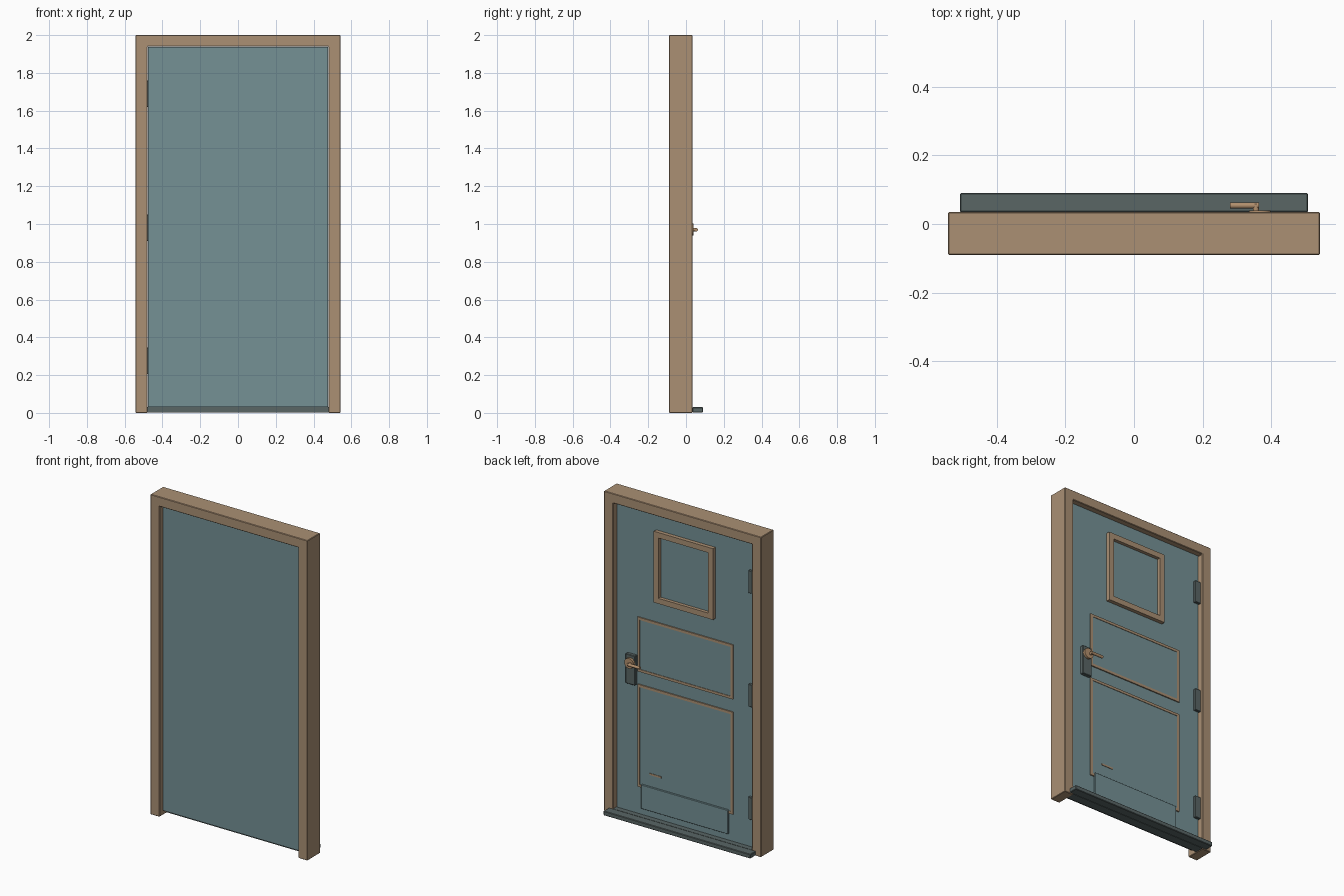
import bpy, bmesh, math

if "Cube" in bpy.data.objects:
    bpy.data.objects.remove(bpy.data.objects["Cube"])


def material(name, rgb):
    m = bpy.data.materials.new(name)
    m.diffuse_color = (*rgb, 1)
    m.use_nodes = True
    m.node_tree.nodes["Principled BSDF"].inputs["Base Color"].default_value = m.diffuse_color
    return m


WOOD = material("warm wood", (0.405, 0.28, 0.175))
TEAL = material("teal paint", (0.178, 0.283, 0.302))
DARK = material("dark metal", (0.1, 0.132, 0.13))
BRASS = material("dull brass", (0.45, 0.28, 0.155))


def finish(o, name, mat, bevel=0.0):
    o.name = o.data.name = name
    o.data.materials.append(mat)
    if bevel:
        b = o.modifiers.new("Bevel", 'BEVEL')
        b.width = bevel
        b.segments = 1
    return o


def box(name, x, y, z, mat, bevel=0.0):
    """Box from (min, max) pairs on each axis."""
    bpy.ops.mesh.primitive_cube_add(size=1)
    o = bpy.context.object
    for v in o.data.vertices:
        for i, (lo, hi) in enumerate((x, y, z)):
            v.co[i] = lo if v.co[i] < 0 else hi
    return finish(o, name, mat, bevel)


def rod(name, radius, length, centre, rot, mat):
    bpy.ops.mesh.primitive_cylinder_add(vertices=24, radius=radius, depth=length,
                                        location=centre, rotation=rot)
    bpy.ops.object.shade_smooth_by_angle(angle=math.radians(40))
    return finish(bpy.context.object, name, mat)


def prism(name, outline, y, mat, bevel=0.0):
    """Extrude an x-z outline from y[0] to y[1]."""
    bm = bmesh.new()
    face = bm.faces.new([bm.verts.new((x, y[0], z)) for x, z in outline])
    new = bmesh.ops.extrude_face_region(bm, geom=[face])["geom"]
    bmesh.ops.translate(bm, vec=(0, y[1] - y[0], 0),
                        verts=[g for g in new if isinstance(g, bmesh.types.BMVert)])
    bmesh.ops.recalc_face_normals(bm, faces=bm.faces)
    me = bpy.data.meshes.new(name)
    bm.to_mesh(me)
    bm.free()
    o = bpy.data.objects.new(name, me)
    bpy.context.collection.objects.link(o)
    return finish(o, name, mat, bevel)


def border(name, hx, z0, z1, width, y, mat, bevel=0.0):
    """Four-sided rectangular trim with mitred corners."""
    inner, low, high = hx - width, z0 + width, z1 - width
    for side, s in (("left", -1), ("right", 1)):
        prism(f"{name}_{side}", [(s * hx, z0), (s * hx, z1), (s * inner, high), (s * inner, low)],
              y, mat, bevel)
    for side, za, zb in (("bottom", z0, low), ("top", z1, high)):
        prism(f"{name}_{side}", [(-hx, za), (hx, za), (inner, zb), (-inner, zb)], y, mat, bevel)


BACK = 0.002   # rear face of the door leaf

# Door frame: jambs and head as one piece
prism("door_frame", [(-0.543, 0), (-0.543, 2), (0.543, 2), (0.543, 0),
                     (0.48, 0), (0.48, 1.94), (-0.48, 1.94), (-0.48, 0)],
      (-0.09, 0.035), WOOD, 0.003)

# Threshold and projecting sill
box("threshold", (-0.48, 0.48), (-0.02, 0.035), (0.003, 0.03), DARK)
box("sill_nose", (-0.508, 0.508), (0.035, 0.09), (0.003, 0.03), DARK, 0.003)

# Door leaf
box("door_leaf", (-0.476, 0.476), (-0.06, BACK), (0.03, 1.938), TEAL)

# Small window with raised surround
border("window_surround", 0.205, 1.39, 1.835, 0.034, (BACK, 0.026), WOOD)
box("window_pane", (-0.171, 0.171), (BACK, BACK + 0.003), (1.424, 1.801), TEAL)

# Panel mouldings and the slightly raised fields inside
for name, z0, z1 in (("upper_panel", 0.92, 1.26), ("lower_panel", 0.2, 0.84)):
    border(f"{name}_moulding", 0.33, z0, z1, 0.016, (BACK, BACK + 0.007), WOOD)
    box(f"{name}_field", (-0.314, 0.314), (BACK, BACK + 0.004),
        (z0 + 0.016, z1 - 0.016), TEAL)

# Kick plate and small plate above it
box("kick_plate", (-0.30, 0.30), (BACK, 0.016), (0.072, 0.222), TEAL, 0.002)
box("small_plate", (0.165, 0.245), (BACK, BACK + 0.007), (0.294, 0.305), WOOD)

# Hinges
for i, z in enumerate((0.275, 0.98, 1.69)):
    box(f"hinge_{i + 1}", (-0.485, -0.442), (BACK - 0.01, 0.018), (z - 0.07, z + 0.07), DARK, 0.002)

# Lever handle on its backplate
box("handle_backplate", (0.335, 0.401), (BACK, 0.026), (0.834, 1.019), DARK, 0.003)
turn_y = (math.pi / 2, 0, 0)
rod("handle_rose", 0.032, 0.02, (0.367, 0.03, 0.97), turn_y, BRASS)
rod("handle_spindle", 0.009, 0.022, (0.356, 0.047, 0.97), turn_y, BRASS)
rod("handle_lever", 0.009, 0.085, (0.3225, 0.054, 0.97), (0, math.pi / 2, 0), BRASS)
